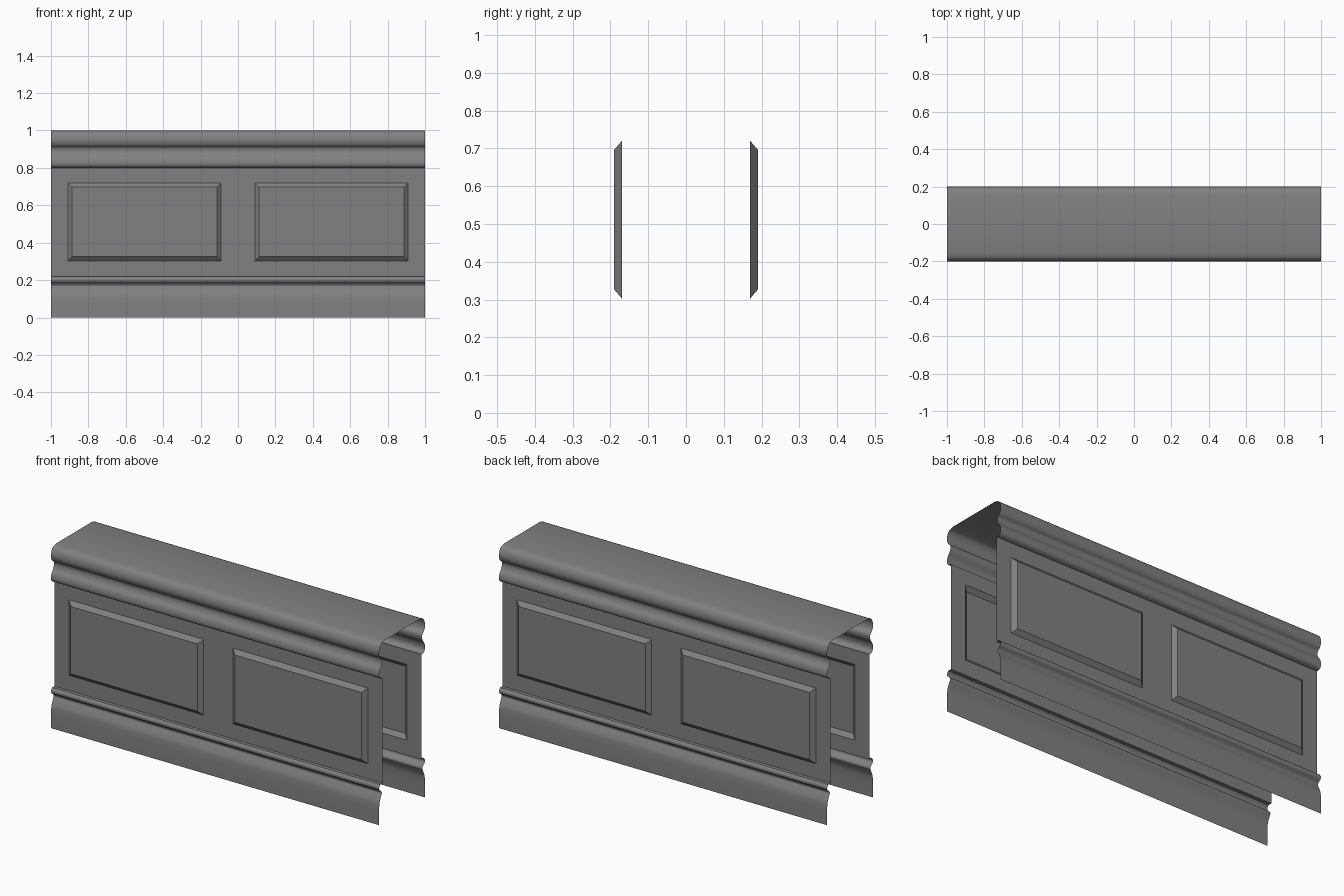
import bpy, bmesh
from mathutils import Vector

cube = bpy.data.objects.get("Cube")
if cube:
    bpy.data.objects.remove(cube)

HALF_LENGTH = 1.0
WALL_Y = -0.17
WALL_LOW, WALL_HIGH = 0.22, 0.80

grey = bpy.data.materials.new("grey_paint")
grey.use_nodes = True
colour = (0.22, 0.22, 0.22, 1)
grey.diffuse_color = colour
grey.node_tree.nodes["Principled BSDF"].inputs["Base Color"].default_value = colour


def smooth_path(points, steps=4):
    """Curve through (y, z) points."""
    pts = [Vector(p) for p in points]
    pts = [pts[0]] + pts + [pts[-1]]
    path = []
    for a, b, c, d in zip(pts, pts[1:], pts[2:], pts[3:]):
        for i in range(steps):
            t = i / steps
            path.append(0.5 * (2 * b + (c - a) * t + (2 * a - 5 * b + 4 * c - d) * t ** 2
                               + (3 * b - a - 3 * c + d) * t ** 3))
    return path + [pts[-1]]


def finish(name, bm):
    """Make an object and mirror it to the back."""
    mesh = bpy.data.meshes.new(name)
    bm.to_mesh(mesh)
    bm.free()
    mesh.materials.append(grey)
    obj = bpy.data.objects.new(name, mesh)
    bpy.context.collection.objects.link(obj)
    mirror = obj.modifiers.new("back_half", 'MIRROR')
    mirror.use_axis = (False, True, False)
    bpy.ops.object.select_all(action='DESELECT')
    obj.select_set(True)
    bpy.context.view_layer.objects.active = obj
    bpy.ops.object.shade_smooth_by_angle(angle=0.6)
    return obj


def grid_sheet(xs, path):
    """Sheet along x that follows a path of (y, z) points."""
    bm = bmesh.new()
    rows = [[bm.verts.new((x, y, z)) for x in xs] for y, z in path]
    for low, high in zip(rows, rows[1:]):
        for i in range(len(xs) - 1):
            bm.faces.new((low[i], low[i + 1], high[i + 1], high[i]))
    return bm


ends = (-HALF_LENGTH, HALF_LENGTH)

# Base moulding: plain skirt, hollow, bead and ledge
base = [Vector((-0.2, 0))] + smooth_path(
    [(-0.2, 0.08), (-0.196, 0.12), (-0.184, 0.15), (-0.176, 0.168), (-0.184, 0.182),
     (-0.197, 0.193), (-0.199, 0.207), (-0.19, 0.22)])
base.append(Vector((WALL_Y, WALL_LOW)))
finish("base_moulding", grid_sheet(ends, base))

# Crown moulding: lower bead, hollow, rounded edge and flat top
crown = [Vector((WALL_Y, WALL_HIGH))] + smooth_path(
    [(-0.18, 0.80), (-0.194, 0.808), (-0.2, 0.825), (-0.195, 0.85), (-0.181, 0.87),
     (-0.174, 0.89), (-0.177, 0.908), (-0.192, 0.922), (-0.2, 0.945),
     (-0.196, 0.972), (-0.181, 0.992), (-0.155, 1.0)])
crown.append(Vector((0, 1.0)))
finish("crown_moulding", grid_sheet(ends, crown))

# Walls with two raised, bevelled panels
xs = (-HALF_LENGTH, -0.91, -0.09, 0.09, 0.91, HALF_LENGTH)
wall_path = [(WALL_Y, z) for z in (WALL_LOW, 0.303, 0.72, WALL_HIGH)]
bm = grid_sheet(xs, wall_path)
bm.normal_update()
panels = [f for f in bm.faces
          if 0.3 < f.calc_center_median().z < 0.72
          and 0.09 < abs(f.calc_center_median().x) < 0.91]
bmesh.ops.inset_individual(bm, faces=panels, thickness=0.033, depth=0.02)
finish("panelled_walls", bm)
